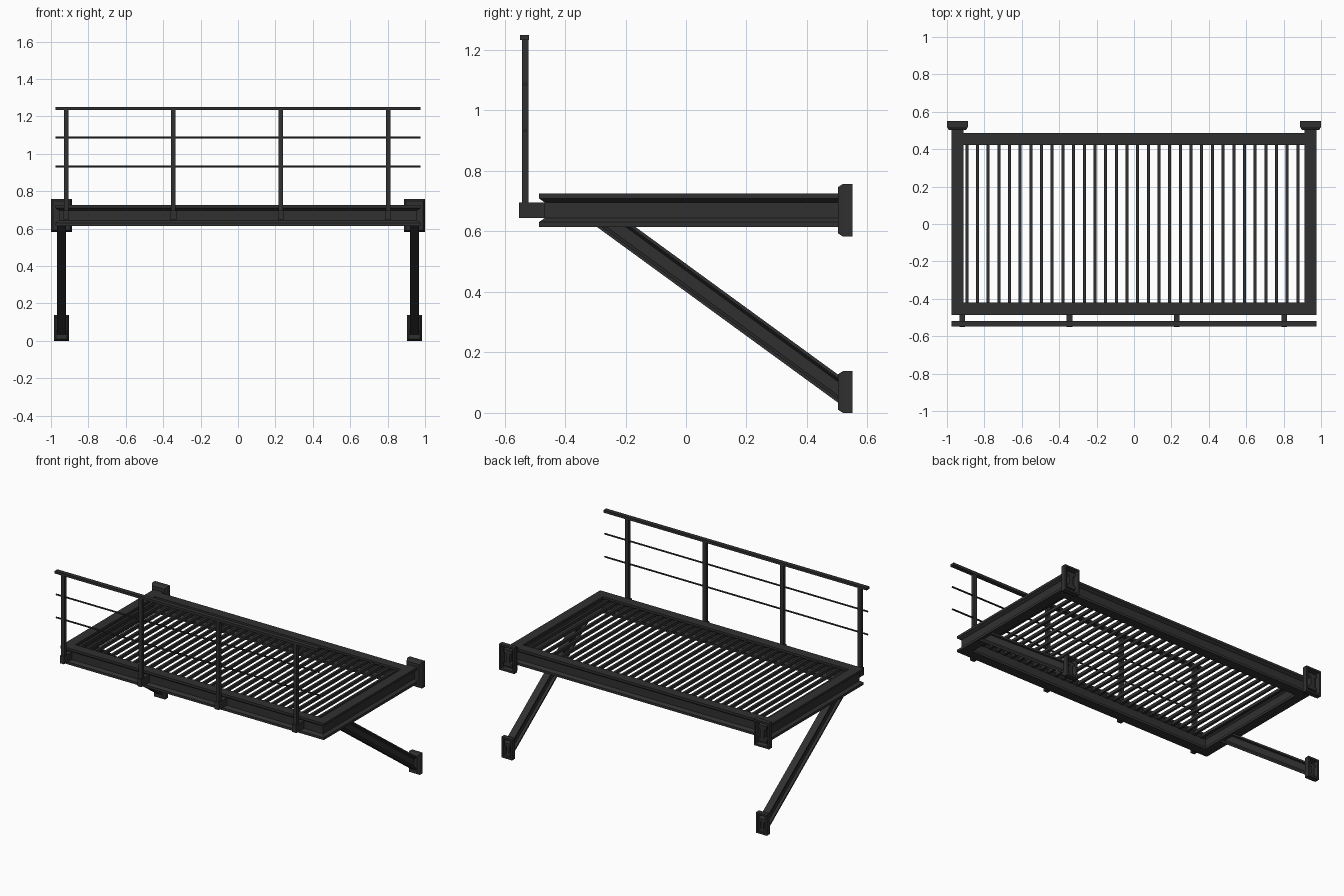
import bpy, bmesh
from math import cos, sin, pi
from mathutils import Vector

if "Cube" in bpy.data.objects:
    bpy.data.objects.remove(bpy.data.objects["Cube"])

mat = bpy.data.materials.new("dark_steel")
mat.diffuse_color = (0.03, 0.03, 0.03, 1)
mat.use_nodes = True
mat.node_tree.nodes["Principled BSDF"].inputs["Base Color"].default_value = mat.diffuse_color


def finish(name, bm):
    bmesh.ops.recalc_face_normals(bm, faces=bm.faces)
    me = bpy.data.meshes.new(name)
    bm.to_mesh(me)
    bm.free()
    me.materials.append(mat)
    ob = bpy.data.objects.new(name, me)
    bpy.context.collection.objects.link(ob)
    return ob


def loft(name, rings):
    bm = bmesh.new()
    rows = [[bm.verts.new(p) for p in r] for r in rings]
    n = len(rows[0])
    for a, b in zip(rows, rows[1:]):
        for i in range(n):
            j = (i + 1) % n
            bm.faces.new((a[i], a[j], b[j], b[i]))
    bm.faces.new(rows[0])
    bm.faces.new(rows[-1])
    return finish(name, bm)


def box(name, lo, hi):
    (x0, y0, z0), (x1, y1, z1) = lo, hi
    return loft(name, [[(x0, y0, z), (x1, y0, z), (x1, y1, z), (x0, y1, z)]
                       for z in (z0, z1)])


def i_profile(w, h, tip, root, web):
    q = [(w, h), (w, h - tip), (web, h - root)]
    right = q + [(x, -z) for x, z in reversed(q)]
    return right + [(-x, z) for x, z in reversed(right)]


def sweep(name, path, normals, profile):
    # each section is slid along its segment onto the cutting plane
    path = [Vector(p) for p in path]
    rings = []
    for i, (p, n) in enumerate(zip(path, normals)):
        k = min(i, len(path) - 2)
        d = (path[k + 1] - path[k]).normalized()
        side = d.cross(Vector((0, 0, 1))).normalized()
        up = side.cross(d)
        n = Vector(n)
        ring = []
        for u, v in profile:
            o = side * u + up * v
            ring.append(p + o - d * (o.dot(n) / d.dot(n)))
        rings.append(ring)
    return loft(name, rings)


def wall_plate(name, x, z, hx, hz):
    # chamfered front, recessed back
    rings = []
    for y, inset in ((0.503, 0.010), (0.519, 0), (0.55, 0), (0.55, 0.012), (0.515, 0.014)):
        a, b = hx - inset, hz - inset
        rings.append([(x - a, y, z - b), (x + a, y, z - b),
                      (x + a, y, z + b), (x - a, y, z + b)])
    return loft(name, rings)


# platform frame: mitred U of I-beam plus the rear beam
beam = i_profile(0.0325, 0.055, 0.016, 0.029, 0.014)
bx, fy, bz = 0.9435, -0.4535, 0.67
sweep("platform_frame",
      [(-bx, 0.54, bz), (-bx, fy, bz), (bx, fy, bz), (bx, 0.54, bz)],
      [(0, 1, 0), (1, -1, 0), (1, 1, 0), (0, 1, 0)], beam)
sweep("rear_beam", [(-0.93, 0.455, bz - 0.0005), (0.93, 0.455, bz - 0.0005)],
      [(1, 0, 0)] * 2, beam)

# wall plates and diagonal braces
brace = i_profile(0.024, 0.0375, 0.010, 0.019, 0.010)
for s, side in ((-1, "left"), (1, "right")):
    wall_plate(side + "_upper_wall_plate", s * 0.944, 0.67, 0.056, 0.087)
    wall_plate(side + "_lower_wall_plate", s * 0.944, 0.069, 0.040, 0.069)
    sweep(side + "_brace", [(s * 0.944, -0.238, 0.62), (s * 0.944, 0.54, 0.053)],
          [(0, 0, 1), (0, 1, 0)], brace)

# floor bars, level with the upper flanges
for i in range(32):
    x = -0.894 + i * 0.0571
    box(f"floor_bar_{i + 1}", (x - 0.008, -0.445, 0.693), (x + 0.008, 0.448, 0.713))

# railing posts with mounting brackets
for i in range(4):
    x = -0.919 + i * 0.574
    box(f"railing_post_{i + 1}", (x - 0.012, -0.543, 0.68), (x + 0.012, -0.520, 1.24))
    box(f"post_bracket_{i + 1}", (x - 0.015, -0.552, 0.645), (x + 0.015, -0.46, 0.696))

# rails
box("top_rail", (-0.975, -0.548, 1.233), (0.975, -0.519, 1.25))
circle = [(0.0055 * cos(a * pi / 4), 0.0055 * sin(a * pi / 4)) for a in range(8)]
for name, z in (("upper_mid_rail", 1.087), ("lower_mid_rail", 0.933)):
    sweep(name, [(-0.975, -0.532, z), (0.975, -0.532, z)], [(1, 0, 0)] * 2, circle)
